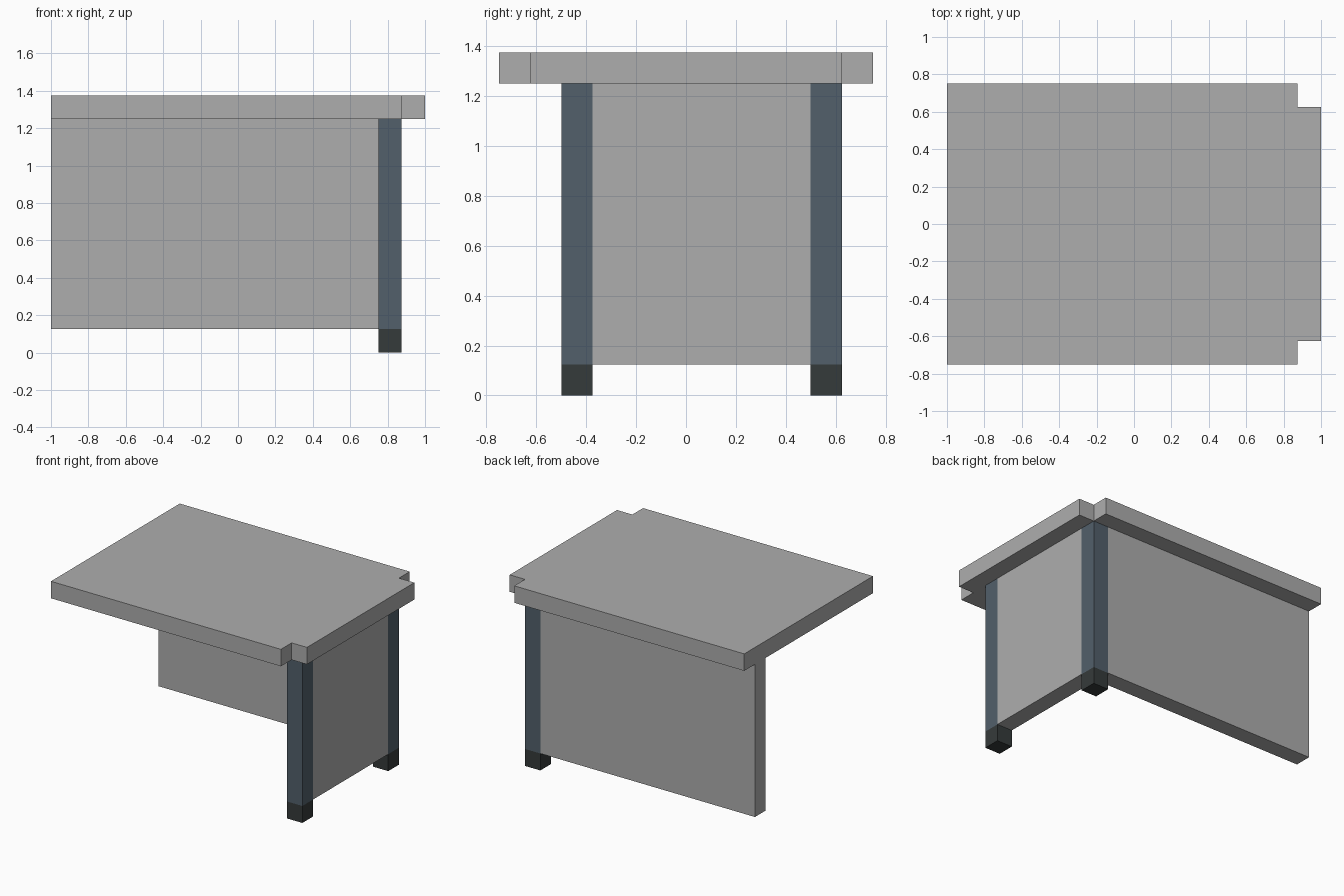
import bpy, bmesh

cube = bpy.data.objects.get("Cube")
if cube:
    bpy.data.objects.remove(cube, do_unlink=True)


def material(name, rgb):
    m = bpy.data.materials.new(name)
    m.use_nodes = True
    m.diffuse_color = (*rgb, 1)
    m.node_tree.nodes["Principled BSDF"].inputs["Base Color"].default_value = (*rgb, 1)
    return m


grey = material("light grey", (0.42, 0.42, 0.42))
blue = material("slate blue", (0.085, 0.117, 0.147))
black = material("charcoal", (0.036, 0.043, 0.043))


def prism(name, outline, z0, z1, mat):
    """Extrude a flat outline from z0 up to z1."""
    bm = bmesh.new()
    face = bm.faces.new([bm.verts.new((x, y, z0)) for x, y in outline])
    ext = bmesh.ops.extrude_face_region(bm, geom=[face])["geom"]
    top = [v for v in ext if isinstance(v, bmesh.types.BMVert)]
    bmesh.ops.translate(bm, verts=top, vec=(0, 0, z1 - z0))
    bmesh.ops.recalc_face_normals(bm, faces=bm.faces)
    mesh = bpy.data.meshes.new(name)
    bm.to_mesh(mesh)
    bm.free()
    mesh.materials.append(mat)
    obj = bpy.data.objects.new(name, mesh)
    bpy.context.collection.objects.link(obj)
    return obj


def box(name, x0, x1, y0, y1, z0, z1, mat):
    return prism(name, [(x0, y0), (x1, y0), (x1, y1), (x0, y1)], z0, z1, mat)


T = 0.125                 # shared thickness of every part
X0, X1 = 0.75, 0.75 + T   # legs and side panel
TOP = 1.25                # underside of the table top

# Table top with two notched corners on the left end
prism("table_top", [(-1, -0.75), (0.875, -0.75), (0.875, -0.625), (1, -0.625),
                    (1, 0.625), (0.875, 0.625), (0.875, 0.75), (-1, 0.75)],
      TOP, TOP + T, grey)

# Legs with dark feet
for side, y in (("front", -0.5), ("back", 0.5)):
    box(side + "_leg", X0, X1, y, y + T, T, TOP, blue)
    box(side + "_foot", X0, X1, y, y + T, 0, T, black)

# Panels flush with the legs
box("side_panel", X0, X1, -0.5 + T, 0.5, T, TOP, grey)
box("back_panel", -1, X0, 0.5, 0.5 + T, T, TOP, grey)
